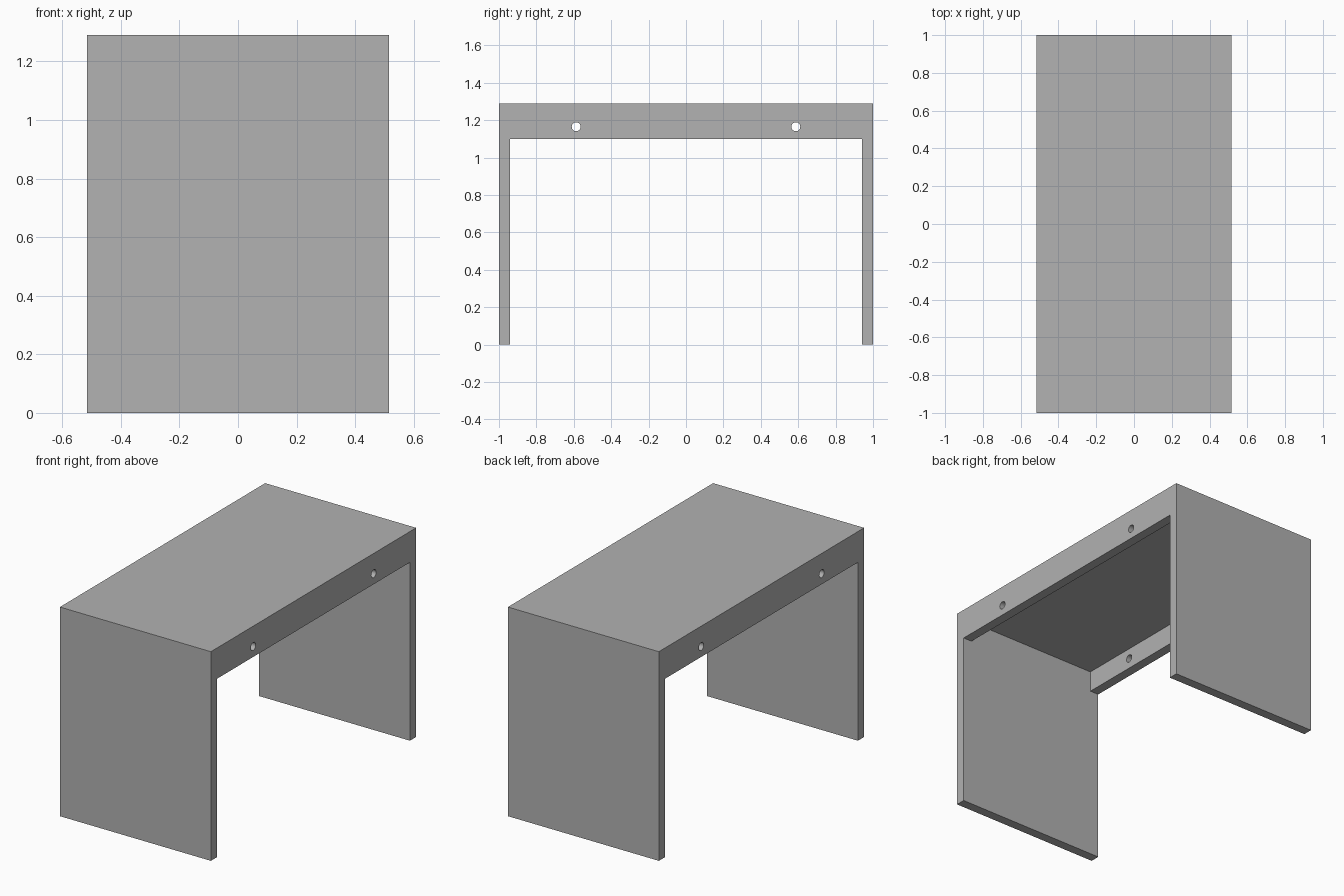
import bpy
from mathutils import Matrix
from math import pi

cube = bpy.data.objects.get("Cube")
if cube:
    bpy.data.objects.remove(cube, do_unlink=True)

# Overall sizes
HALF_W, HALF_L, HEIGHT = 0.515, 1.0, 1.29
BOARD = 0.06
APRON_BOTTOM = 1.10
HOLE_Y, HOLE_Z, HOLE_R = 0.587, 1.165, 0.024

grey = bpy.data.materials.new("plain grey")
grey.use_nodes = True
colour = (0.445, 0.445, 0.445, 1)
grey.diffuse_color = colour
grey.node_tree.nodes["Principled BSDF"].inputs["Base Color"].default_value = colour


def board(name, low, high):
    """Box spanning two opposite corners."""
    size = [h - l for l, h in zip(low, high)]
    middle = [(h + l) / 2 for l, h in zip(low, high)]
    bpy.ops.mesh.primitive_cube_add(size=1, location=middle)
    obj = bpy.context.object
    obj.name = name
    obj.data.transform(Matrix.Diagonal((*size, 1)))
    obj.data.materials.append(grey)
    return obj


def drill(obj, y):
    """Round hole through a board along x."""
    bpy.ops.mesh.primitive_cylinder_add(
        vertices=32, radius=HOLE_R, depth=BOARD * 3,
        location=(obj.location.x, y, HOLE_Z), rotation=(0, pi / 2, 0))
    cutter = bpy.context.object
    cutter.name = "hole_cutter"
    cutter.data.materials.append(grey)
    bpy.context.view_layer.update()
    mod = obj.modifiers.new("hole", "BOOLEAN")
    mod.operation = "DIFFERENCE"
    mod.solver = "EXACT"
    mod.object = cutter
    bpy.context.view_layer.objects.active = obj
    bpy.ops.object.modifier_apply(modifier=mod.name)
    bpy.data.objects.remove(cutter, do_unlink=True)


# End panels reach from the floor to the top surface
inner = HALF_L - BOARD
board("front_panel", (-HALF_W, -HALF_L, 0), (HALF_W, -inner, HEIGHT))
board("back_panel", (-HALF_W, inner, 0), (HALF_W, HALF_L, HEIGHT))

# Top board between the panels
under = HEIGHT - BOARD
board("top_board", (-HALF_W, -inner, under), (HALF_W, inner, HEIGHT))

# Aprons flush with the outer sides, each with two holes
for name, x in (("right_apron", -HALF_W), ("left_apron", HALF_W - BOARD)):
    apron = board(name, (x, -inner, APRON_BOTTOM), (x + BOARD, inner, under))
    for y in (-HOLE_Y, HOLE_Y):
        drill(apron, y)
